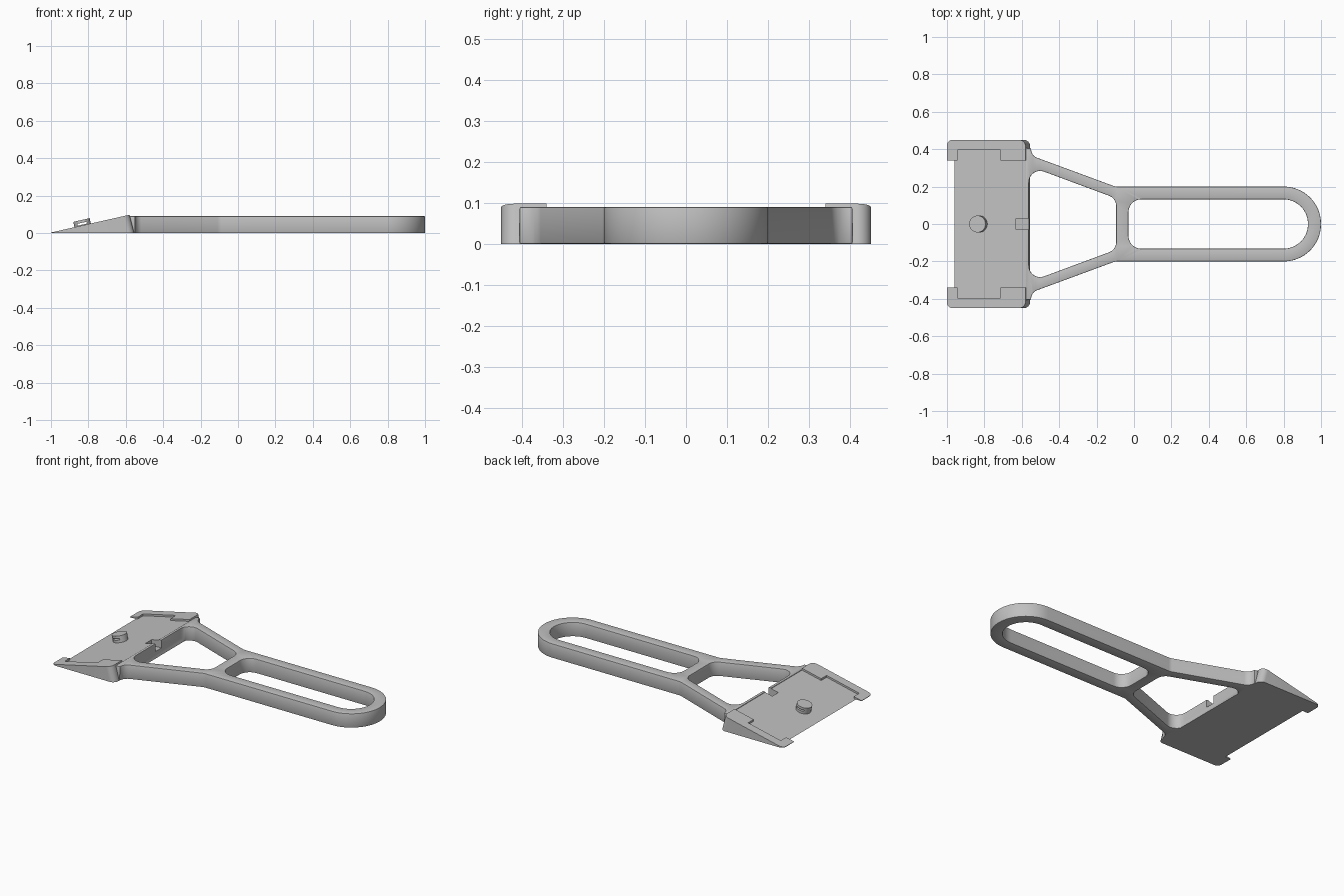
import bpy, bmesh, math
from mathutils import Vector

cube = bpy.data.objects.get("Cube")
if cube:
    bpy.data.objects.remove(cube, do_unlink=True)

grey = bpy.data.materials.new("light_grey")
grey.use_nodes = True
COLOUR = (0.53, 0.53, 0.53, 1)
grey.diffuse_color = COLOUR
grey.node_tree.nodes["Principled BSDF"].inputs["Base Color"].default_value = COLOUR


def rounded(corners, steps=10):
    """Round each (x, y, radius) corner of a closed outline."""
    out = []
    for i, (x, y, r) in enumerate(corners):
        p = Vector((x, y))
        if not r:
            out.append(p)
            continue
        a = (Vector(corners[i - 1][:2]) - p).normalized()
        b = (Vector(corners[(i + 1) % len(corners)][:2]) - p).normalized()
        half = a.angle(b) / 2
        centre = p + (a + b).normalized() * r / math.sin(half)
        start = p + a * r / math.tan(half) - centre
        end = p + b * r / math.tan(half) - centre
        sweep = start.angle_signed(end)
        for k in range(steps + 1):
            t = sweep * k / steps
            c, s = math.cos(t), math.sin(t)
            out.append(centre + Vector((start.x * c + start.y * s,
                                        start.y * c - start.x * s)))
    return out


def mirrored(half):
    """Complete an outline from its +y half."""
    return half + [(x, -y, r) for x, y, r in reversed(half)]


def prism(name, loops, bottom, top):
    """Solid between two cap functions of (x, y); loops after the first are holes."""
    bm = bmesh.new()
    for loop in loops:
        vs = [bm.verts.new((p.x, p.y, 0)) for p in loop]
        for i, v in enumerate(vs):
            bm.edges.new((vs[i - 1], v))
    bmesh.ops.triangle_fill(bm, use_beauty=True, edges=bm.edges[:])
    base = bm.verts[:]
    ext = bmesh.ops.extrude_face_region(bm, geom=bm.faces[:], use_keep_orig=True)
    upper = [g for g in ext["geom"] if isinstance(g, bmesh.types.BMVert)]
    for verts, cap in ((base, bottom), (upper, top)):
        for v in verts:
            v.co = cap(v.co.x, v.co.y)
    bmesh.ops.recalc_face_normals(bm, faces=bm.faces[:])
    mesh = bpy.data.meshes.new(name)
    bm.to_mesh(mesh)
    bm.free()
    mesh.materials.append(grey)
    obj = bpy.data.objects.new(name, mesh)
    bpy.context.collection.objects.link(obj)
    return obj


def level(z):
    return lambda x, y: (x, y, z)


def apply(obj, mod):
    bpy.ops.object.select_all(action='DESELECT')
    bpy.context.view_layer.objects.active = obj
    obj.select_set(True)
    bpy.ops.object.modifier_apply(modifier=mod.name)


def combine(obj, other, operation):
    mod = obj.modifiers.new("combine", 'BOOLEAN')
    mod.operation, mod.solver, mod.object = operation, 'EXACT', other
    apply(obj, mod)
    bpy.data.objects.remove(other, do_unlink=True)


def box_outline(x0, x1, y):
    return rounded(mirrored([(x0, y, 0), (x1, y, 0)]))


SLOPE = 0.226


def wedge_top(x, y):
    """Sloping top whose rear edge leans towards the blade."""
    if x > -0.6:
        x -= 0.025
    return x, y, 0.003 + SLOPE * (x + 1)


def pocket_floor(x, y):
    return x, y, SLOPE * (x + 0.96)


# Wedge-shaped blade holder with a leaning rear wall
wedge = prism("scraper_body",
              [rounded(mirrored([(-1, 0.45, 0.03), (-0.555, 0.45, 0.035)]))],
              level(0), wedge_top)

# Stepped pocket in which the blade lies
pocket = prism("pocket_cutter", [rounded(mirrored(
    [(-1.1, 0.34, 0), (-0.945, 0.34, 0), (-0.945, 0.395, 0), (-0.715, 0.395, 0),
     (-0.715, 0.34, 0), (-0.5, 0.34, 0)]))], pocket_floor, level(0.3))
combine(wedge, pocket, 'DIFFERENCE')

# Handle frame: flared arms, crossbar and long rounded grip
outer = rounded(mirrored([(-0.58, 0.405, 0), (-0.55, 0.405, 0), (-0.55, 0.366, 0.05),
                          (-0.1, 0.2, 0.06), (1, 0.2, 0.199)]), 16)
arm_hole = rounded(mirrored([(-0.562, 0.31, 0.06), (-0.095, 0.137, 0.06)]))
grip_hole = rounded(mirrored([(-0.03, 0.132, 0.07), (0.93, 0.132, 0.131)]), 14)
handle = prism("handle", [outer, arm_hole, grip_hole], level(0), level(0.09))
bevel = handle.modifiers.new("soft_edges", 'BEVEL')
bevel.width, bevel.segments = 0.007, 2
bevel.limit_method, bevel.angle_limit = 'ANGLE', math.radians(60)
apply(handle, bevel)
combine(wedge, handle, 'UNION')

# Small notch in the rear edge of the holder
notch = prism("notch_cutter", [box_outline(-0.63, -0.54, 0.03)], level(0.04), level(0.2))
combine(wedge, notch, 'DIFFERENCE')

# Round locating stud, tilted with the blade seat and slotted through its side
circle = [Vector((0.045 * math.cos(a * math.tau / 40), 0.045 * math.sin(a * math.tau / 40)))
          for a in range(40)]
stud = prism("blade_stud", [circle], level(-0.012), level(0.041))
slot = prism("slot_cutter", [box_outline(-0.025, 0.025, 0.1)], level(0.016), level(0.026))
combine(stud, slot, 'DIFFERENCE')
stud.location = (-0.828, 0, SLOPE * 0.132)
stud.rotation_euler = (0, -math.atan(SLOPE), 0)

# Smooth curved walls, crisp edges
bpy.ops.object.select_all(action='DESELECT')
for obj in (wedge, stud):
    obj.select_set(True)
bpy.context.view_layer.objects.active = wedge
bpy.ops.object.shade_smooth_by_angle(angle=math.radians(25))
